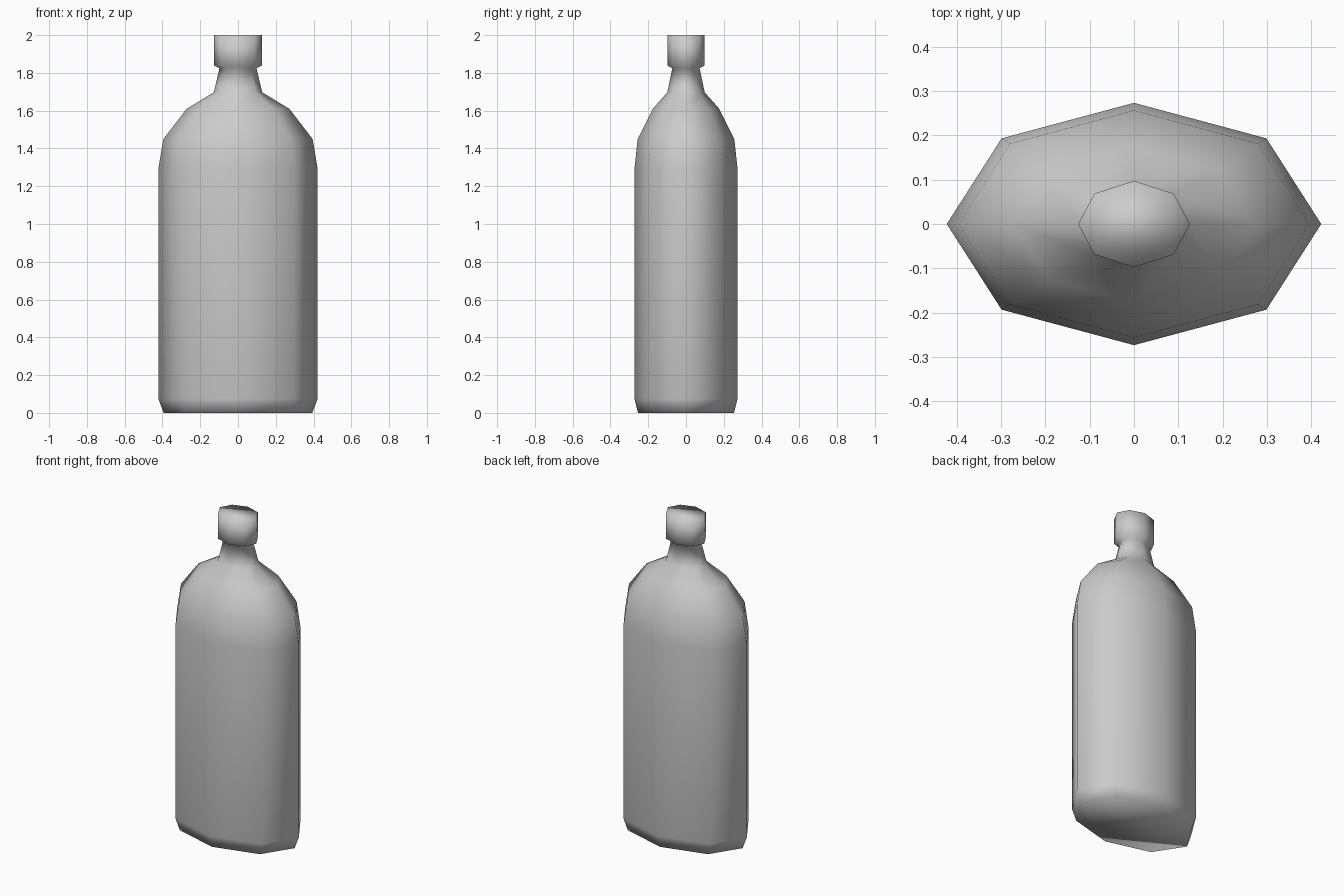
import bpy, bmesh
from math import cos, sin, pi

if "Cube" in bpy.data.objects:
    bpy.data.objects.remove(bpy.data.objects["Cube"])

SIDES = 8


def lofted_part(name, profile):
    """Stack elliptical octagon rings (rx, ry, z), cap both ends, shade smooth."""
    bm = bmesh.new()
    rings = [[bm.verts.new((rx * cos(2 * pi * i / SIDES), ry * sin(2 * pi * i / SIDES), z))
              for i in range(SIDES)] for rx, ry, z in profile]
    for low, high in zip(rings, rings[1:]):
        for i in range(SIDES):
            j = (i + 1) % SIDES
            bm.faces.new((low[i], low[j], high[j], high[i]))
    bm.faces.new(rings[0][::-1])
    bm.faces.new(rings[-1])
    for f in bm.faces:
        f.smooth = True
    mesh = bpy.data.meshes.new(name)
    bm.to_mesh(mesh)
    bm.free()
    obj = bpy.data.objects.new(name, mesh)
    bpy.context.collection.objects.link(obj)
    return obj


# Flattened bottle: chamfered foot, straight body, rounded shoulders, neck and cap
lofted_part("bottle_with_cap", [
    (0.393, 0.254, 0.0),
    (0.422, 0.273, 0.075),
    (0.422, 0.273, 1.29),
    (0.395, 0.256, 1.45),
    (0.272, 0.176, 1.61),
    (0.128, 0.099, 1.697),
    (0.098, 0.072, 1.825),
    (0.126, 0.097, 1.838),
    (0.126, 0.097, 2.0),
])
